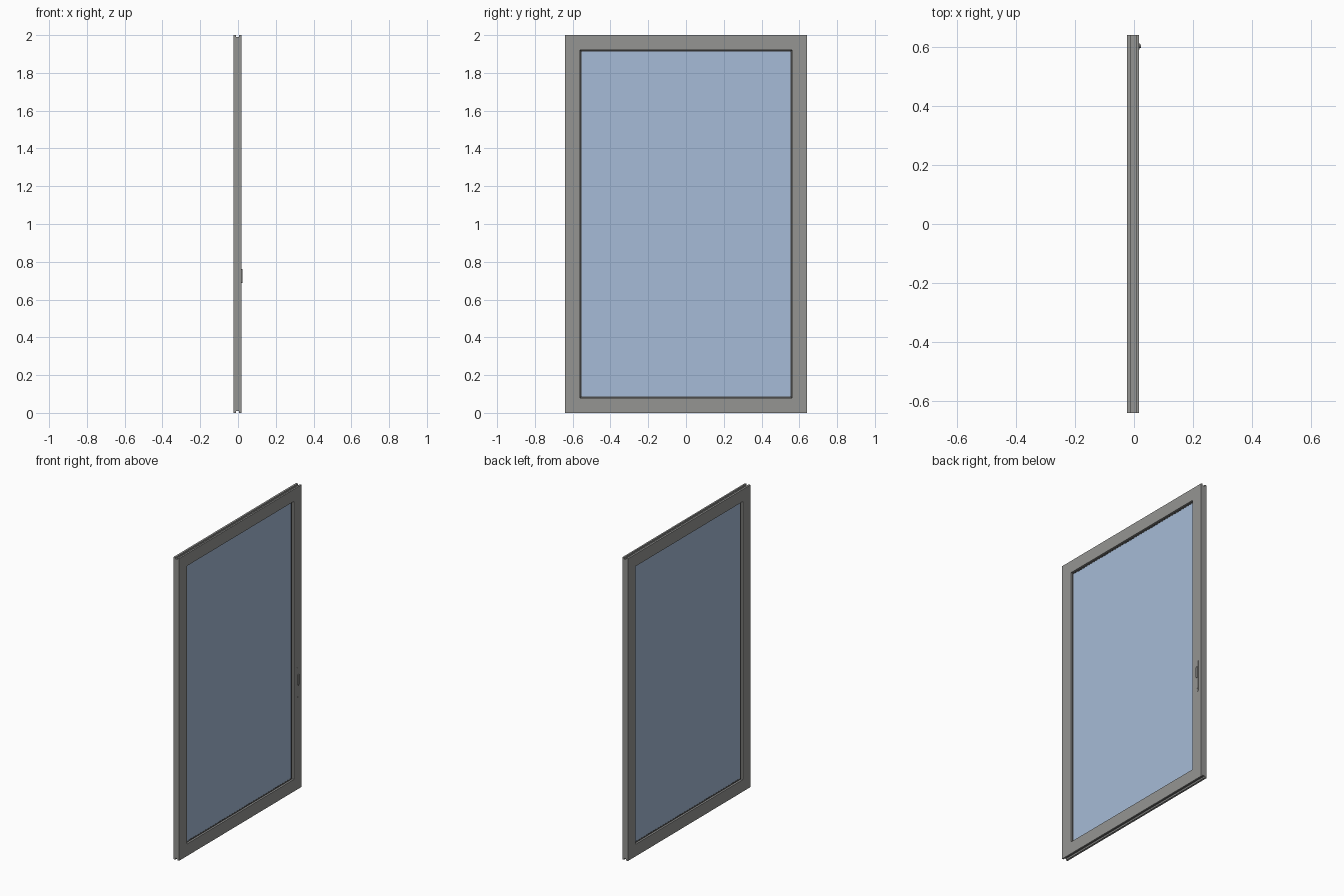
import bpy, bmesh, math
from mathutils import Matrix

if "Cube" in bpy.data.objects:
    bpy.data.objects.remove(bpy.data.objects["Cube"])

XB, XF = -0.0235, 0.0175          # back and front faces of the panel
XM = (XB + XF) / 2


def material(name, color):
    m = bpy.data.materials.new(name)
    m.diffuse_color = color
    m.use_nodes = True
    m.node_tree.nodes["Principled BSDF"].inputs["Base Color"].default_value = m.diffuse_color
    return m


def finish(name, bm, mat=None):
    bmesh.ops.recalc_face_normals(bm, faces=bm.faces[:])
    me = bpy.data.meshes.new(name)
    bm.to_mesh(me)
    bm.free()
    ob = bpy.data.objects.new(name, me)
    bpy.context.collection.objects.link(ob)
    if mat:
        me.materials.append(mat)
    return ob


def ring(name, profile, mat=None):
    """Mitred rectangular ring; profile points are (x, half width, half height)."""
    bm = bmesh.new()
    loops = [[bm.verts.new((x, sy * hy, 1 + sz * hz))
              for sy, sz in ((-1, -1), (1, -1), (1, 1), (-1, 1))]
             for x, hy, hz in profile]
    for a, b in zip(loops, loops[1:] + loops[:1]):
        for i in range(4):
            j = (i + 1) % 4
            bm.faces.new((a[i], a[j], b[j], b[i]))
    return finish(name, bm, mat)


def box(name, size, loc, mat=None):
    bm = bmesh.new()
    bmesh.ops.create_cube(bm, size=1)
    bmesh.ops.scale(bm, vec=size, verts=bm.verts)
    bmesh.ops.translate(bm, vec=loc, verts=bm.verts)
    return finish(name, bm, mat)


def pill(name, width, height, x0, x1, y, z, mat=None, segs=10):
    """Round-ended upright plate between x0 and x1."""
    r, s = width / 2, height / 2 - width / 2
    pts = []
    for k, c in ((0, s), (1, -s)):
        for i in range(segs + 1):
            a = math.pi * (k + i / segs)
            pts.append((y + r * math.cos(a), z + c + r * math.sin(a)))
    bm = bmesh.new()
    f = bm.faces.new([bm.verts.new((x0, *p)) for p in pts])
    ext = bmesh.ops.extrude_face_region(bm, geom=[f])
    bmesh.ops.translate(bm, vec=(x1 - x0, 0, 0),
                        verts=[v for v in ext["geom"] if isinstance(v, bmesh.types.BMVert)])
    return finish(name, bm, mat)


grey = material("frame_grey", (0.30, 0.30, 0.29, 1))
black = material("gasket_black", (0.06, 0.06, 0.06, 1))
blue = material("glass_blue", (0.38, 0.50, 0.68, 1))

# Frame with track grooves running along the top and bottom edges
GB, GF, GD = -0.0105, 0.0065, 0.99
ring("door_frame", [
    (XB, 0.64, 1), (GB, 0.64, 1), (GB, 0.64, GD), (GF, 0.64, GD), (GF, 0.64, 1),
    (XF, 0.64, 1), (XF, 0.56, 0.92), (XB, 0.56, 0.92)], grey)

# Glazing bead and glass pane
ring("glazing_gasket", [
    (XM - 0.008, 0.56, 0.92), (XM + 0.008, 0.56, 0.92),
    (XM + 0.005, 0.554, 0.914), (XM - 0.005, 0.554, 0.914)], black)
box("glass_pane", (0.008, 1.112, 1.832), (XM, 0, 1), blue)

# Lock plate, thumb latch and key cylinder on the front face
pill("lock_plate", 0.022, 0.22, XF - 0.002, XF + 0.001, 0.602, 0.70, grey)
pill("thumb_latch", 0.012, 0.075, XF, 0.0235, 0.602, 0.725, grey)
pill("key_cylinder", 0.008, 0.012, XF, XF + 0.002, 0.602, 0.61, grey)
